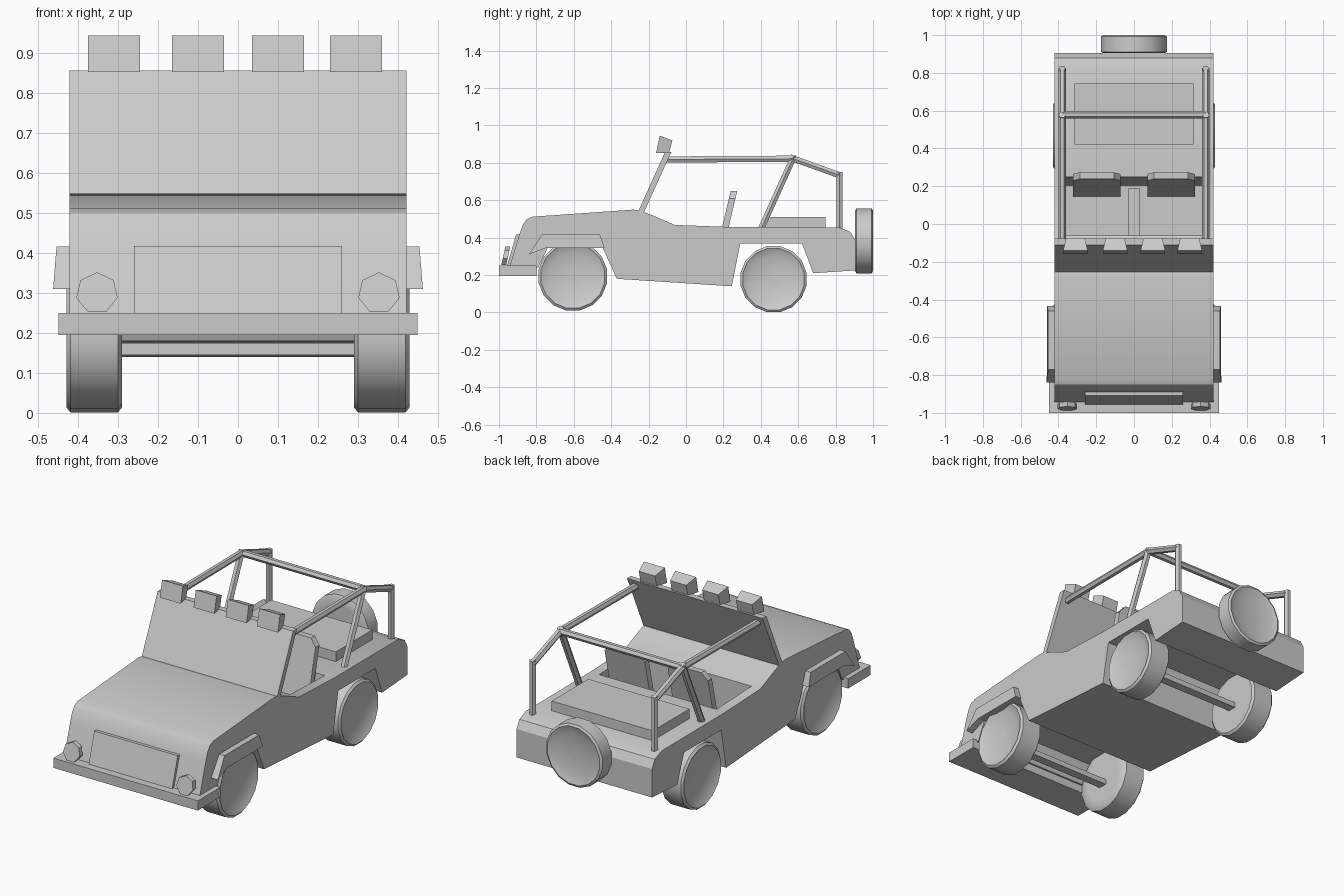
import bpy, bmesh, math
from mathutils import Vector

if "Cube" in bpy.data.objects:
    bpy.data.objects.remove(bpy.data.objects["Cube"])


def finish(name, bm, smooth=None):
    bmesh.ops.recalc_face_normals(bm, faces=bm.faces[:])
    me = bpy.data.meshes.new(name)
    bm.to_mesh(me)
    bm.free()
    ob = bpy.data.objects.new(name, me)
    bpy.context.collection.objects.link(ob)
    if smooth:
        bpy.ops.object.select_all(action='DESELECT')
        ob.select_set(True)
        bpy.context.view_layer.objects.active = ob
        bpy.ops.object.shade_smooth_by_angle(angle=math.radians(smooth))
    return ob


def loft(name, rings, smooth=None):
    """Closed solid through rings of equal point count."""
    bm = bmesh.new()
    vs = [[bm.verts.new(p) for p in r] for r in rings]
    n = len(vs[0])
    for a, b in zip(vs, vs[1:]):
        for i in range(n):
            j = (i + 1) % n
            bm.faces.new((a[i], a[j], b[j], b[i]))
    bm.faces.new(vs[0])
    bm.faces.new(vs[-1][::-1])
    return finish(name, bm, smooth)


def prism(name, profile, x0, x1, smooth=None):
    """Side profile (y, z) extruded along x."""
    return loft(name, [[(x, y, z) for y, z in profile] for x in (x0, x1)], smooth)


def box(name, x0, x1, y0, y1, z0, z1):
    return prism(name, [(y0, z0), (y1, z0), (y1, z1), (y0, z1)], x0, x1)


def tube(name, a, b, r=0.019, n=6):
    a, b = Vector(a), Vector(b)
    q = (b - a).to_track_quat('Z', 'Y')
    ring = [q @ Vector((r * math.cos(k * math.tau / n), r * math.sin(k * math.tau / n), 0))
            for k in range(n)]
    return loft(name, [[a + p for p in ring], [b + p for p in ring]])


def wheel(name, centre, axis, R, half, n=16):
    """Dished wheel, outer face along axis."""
    prof = [(-half, 0.68 * R), (-half, 0.93 * R), (-half * 0.85, R), (half * 0.85, R),
            (half, 0.93 * R), (half * 0.65, 0.68 * R), (half * 0.75, 0.03 * R)]
    q = Vector(axis).to_track_quat('Z', 'Y')
    rings = []
    for h, r in prof:
        rings.append([Vector(centre) + q @ Vector((r * math.cos((k + .5) * math.tau / n),
                      r * math.sin((k + .5) * math.tau / n), h)) for k in range(n)])
    return loft(name, rings, 40)


# Body with wheel arches
body = prism("body", [
    (-0.945, 0.24), (-0.89, 0.42), (-0.872, 0.47), (-0.85, 0.5), (-0.82, 0.512),
    (-0.28, 0.55), (-0.25, 0.545), (-0.18, 0.52), (-0.06, 0.468), (0.26, 0.456),
    (0.82, 0.455), (0.88, 0.43), (0.905, 0.385), (0.905, 0.225), (0.68, 0.21),
    (0.62, 0.37), (0.29, 0.37), (0.245, 0.14), (-0.37, 0.18), (-0.445, 0.345),
    (-0.74, 0.345), (-0.79, 0.24)], -0.422, 0.422)

# Open cabin
cutter = prism("cabin_cutter", [(-0.06, 0.25), (0.205, 0.25), (0.25, 0.456), (0.25, 0.7),
                                (-0.06, 0.7)], -0.366, 0.366)
cutter.hide_render = True
mod = body.modifiers.new("cabin", 'BOOLEAN')
mod.object = cutter
mod.operation = 'DIFFERENCE'
mod.solver = 'EXACT'
bpy.ops.object.select_all(action='DESELECT')
bpy.context.view_layer.objects.active = body
body.select_set(True)
bpy.ops.object.modifier_apply(modifier=mod.name)
bpy.data.objects.remove(cutter)
bpy.ops.object.shade_smooth_by_angle(angle=math.radians(28))

# Windscreen and lamps on top
prism("windscreen", [(-0.258, 0.535), (-0.225, 0.535), (-0.078, 0.858), (-0.112, 0.858)],
      -0.422, 0.422)
for i, cx in enumerate((-0.31, -0.1, 0.1, 0.295)):
    front = [(-0.16, 0.853), (-0.14, 0.945)]
    back = [(-0.073, 0.92), (-0.09, 0.853)]
    loft(f"roof_lamp_{i + 1}", [
        [(cx + s * w, y, z) for (y, z), w, s in
         ((pts[0], w, -1), (pts[0], w, 1), (pts[1], w, 1), (pts[1], w, -1))]
        for pts, w in ((front, 0.065), (back[::-1], 0.05))])

# Nose: bumper, grille
box("bumper", -0.45, 0.45, -1.0, -0.8, 0.195, 0.25)
prism("grille", [(-0.958, 0.245), (-0.908, 0.418), (-0.88, 0.418), (-0.93, 0.245)], -0.26, 0.26)

# Cabin and cargo fittings
box("console", -0.03, 0.03, -0.08, 0.19, 0.24, 0.32)
box("cargo_box", -0.315, 0.315, 0.42, 0.745, 0.44, 0.51)

# Axles, wheels, spare
for name, y, z, R in (("front", -0.605, 0.194, 0.187), ("rear", 0.468, 0.178, 0.18)):
    box(name + "_axle", -0.31, 0.31, y - 0.025, y + 0.025, 0.145, 0.175)
    for s, side in ((-1, "left"), (1, "right")):
        wheel(f"{name}_wheel_{side}", (s * 0.36, y, z), (s, 0, 0), R, 0.07)
wheel("spare_wheel", (0, 0.952, 0.383), (0, 1, 0), 0.177, 0.048)

# Parts repeated on both sides
for s, side in ((-1, "left"), (1, "right")):
    # Front mudguards, flared slightly at the bottom
    guard = [(-0.84, 0.31), (-0.77, 0.417), (-0.46, 0.417), (-0.435, 0.345), (-0.75, 0.345)]
    loft("mudguard_" + side, [
        [(s * 0.41, y, z) for y, z in guard],
        [(s * (0.463 - 0.08 * (z - 0.31)), y, z) for y, z in guard]])

    # Seven-sided headlights
    rings = []
    for d in (-0.006, 0.02):
        ring = []
        for k in range(7):
            a = math.pi / 2 + k * math.tau / 7
            u = 0.052 * math.sin(a)
            ring.append((s * 0.353 + 0.053 * math.cos(a), -0.971 + d + 0.22 * u, 0.3 + u))
        rings.append(ring)
    loft("headlight_" + side, rings)

    # Reclined seat backs with clipped top corners
    outline = [(-0.125, 0.25), (0.125, 0.25), (0.125, 0.61), (0.09, 0.65),
               (-0.09, 0.65), (-0.125, 0.61)]
    loft("seat_" + side, [
        [(s * 0.197 + x, 0.145 + 0.235 * (z - 0.25) + d, z) for x, z in outline]
        for d in (0, 0.035)])

    # Roll cage
    x = s * 0.38
    peak = (x, 0.575, 0.822)
    tube("cage_roof_rail_" + side, (x, -0.105, 0.818), peak)
    tube("cage_rear_rail_" + side, peak, (x, 0.825, 0.732))
    tube("cage_rear_post_" + side, (x, 0.82, 0.44), (x, 0.82, 0.75))
    tube("cage_brace_" + side, (x, 0.398, 0.44), (x, 0.578, 0.838))
tube("cage_crossbar", (-0.38, 0.578, 0.822), (0.38, 0.578, 0.822))
